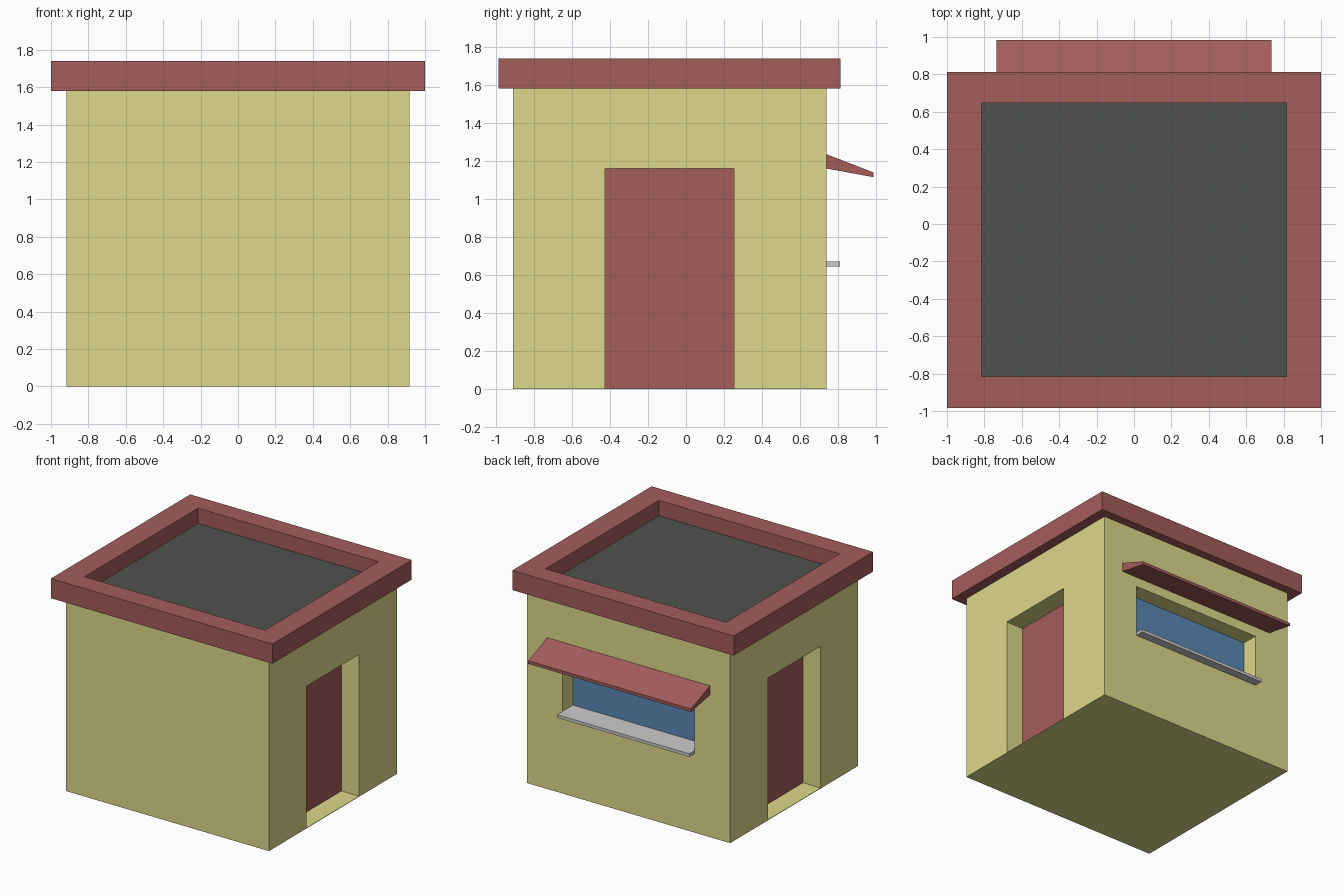
import bpy

if "Cube" in bpy.data.objects:
    bpy.data.objects.remove(bpy.data.objects["Cube"])

def material(name, r, g, b):
    m = bpy.data.materials.new(name)
    m.diffuse_color = (r, g, b, 1)
    m.use_nodes = True
    m.node_tree.nodes["Principled BSDF"].inputs["Base Color"].default_value = m.diffuse_color
    return m

YELLOW = material("wall_yellow", 0.73, 0.69, 0.26)
RED = material("trim_red", 0.37, 0.11, 0.105)
DARK = material("roof_dark", 0.08, 0.085, 0.077)
BLUE = material("glass_blue", 0.10, 0.25, 0.46)

def prism(name, profile, x0, x1, mat=None):
    """Extrude a y-z profile along x."""
    n = len(profile)
    verts = [(x, y, z) for x in (x0, x1) for y, z in profile]
    faces = [tuple(range(n - 1, -1, -1)), tuple(range(n, 2 * n))]
    faces += [(i, (i + 1) % n, n + (i + 1) % n, n + i) for i in range(n)]
    mesh = bpy.data.meshes.new(name)
    mesh.from_pydata(verts, [], faces)
    obj = bpy.data.objects.new(name, mesh)
    bpy.context.collection.objects.link(obj)
    if mat:
        mesh.materials.append(mat)
    return obj

def box(name, x0, x1, y0, y1, z0, z1, mat=None):
    return prism(name, [(y0, z0), (y1, z0), (y1, z1), (y0, z1)], x0, x1, mat)

def cut(target, *bounds):
    cutter = box("cutter", *bounds)
    cutter.hide_render = True
    mod = target.modifiers.new("cut", 'BOOLEAN')
    mod.operation, mod.solver, mod.object = 'DIFFERENCE', 'EXACT', cutter
    bpy.context.view_layer.objects.active = target
    bpy.ops.object.modifier_apply(modifier=mod.name)
    bpy.data.objects.remove(cutter)

# Walls with a doorway on each side and a window opening at the back
walls = box("walls", -0.917, 0.917, -0.91, 0.74, 0, 1.58, YELLOW)
for side, label in ((1, "right"), (-1, "left")):
    inner, face, outer = 0.74 * side, 0.757 * side, 1.1 * side
    cut(walls, min(inner, outer), max(inner, outer), -0.427, 0.252, 0.004, 1.16)
    box(label + "_door", min(inner, face), max(inner, face),
        -0.427, 0.252, 0.004, 1.16, RED)
cut(walls, -0.597, 0.597, 0.59, 0.9, 0.645, 1.08)

# Window pane, sill and sloped awning
box("window_glass", -0.597, 0.597, 0.59, 0.605, 0.645, 1.08, BLUE)
box("window_sill", -0.597, 0.597, 0.605, 0.81, 0.645, 0.67)
prism("awning", [(0.74, 1.16), (0.985, 1.115), (0.985, 1.14), (0.74, 1.235)],
      -0.735, 0.735, RED)

# Parapet ring around a sunken roof deck
parapet = box("parapet", -1, 1, -0.985, 0.812, 1.58, 1.74, RED)
cut(parapet, -0.815, 0.815, -0.815, 0.648, 1.5, 1.8)
box("roof_deck", -0.815, 0.815, -0.815, 0.648, 1.58, 1.615, DARK)
